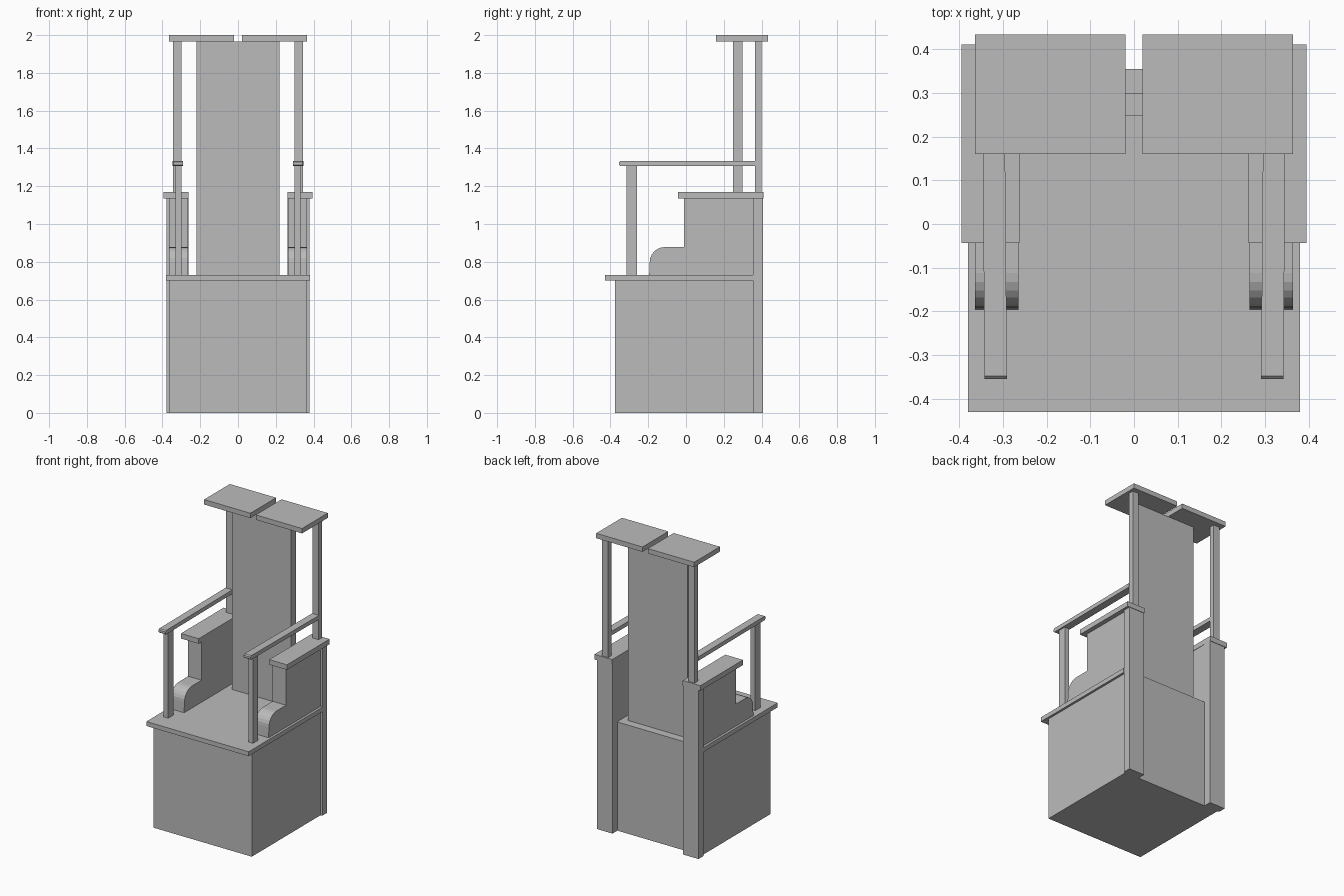
import bpy, bmesh, math

if "Cube" in bpy.data.objects:
    bpy.data.objects.remove(bpy.data.objects["Cube"])

grey = bpy.data.materials.new("plain grey")
grey.diffuse_color = (0.5, 0.5, 0.5, 1)
grey.use_nodes = True
grey.node_tree.nodes["Principled BSDF"].inputs["Base Color"].default_value = grey.diffuse_color


def finish(name, bm):
    bmesh.ops.recalc_face_normals(bm, faces=bm.faces)
    me = bpy.data.meshes.new(name)
    bm.to_mesh(me)
    bm.free()
    me.materials.append(grey)
    ob = bpy.data.objects.new(name, me)
    bpy.context.collection.objects.link(ob)
    return ob


def prism(name, profile, x0, x1, shear=0.0):
    """Extrude a (y, z) outline from x0 to x1; shear leans x along y."""
    bm = bmesh.new()
    a = [bm.verts.new((x0 + shear * y, y, z)) for y, z in profile]
    b = [bm.verts.new((x1 + shear * y, y, z)) for y, z in profile]
    n = len(profile)
    bm.faces.new(a)
    bm.faces.new(b[::-1])
    for i in range(n):
        j = (i + 1) % n
        bm.faces.new((a[i], b[i], b[j], a[j]))
    return finish(name, bm)


def box(name, x0, x1, y0, y1, z0, z1):
    return prism(name, [(y0, z0), (y1, z0), (y1, z1), (y0, z1)], x0, x1)


def mirror(ob):
    ob.modifiers.new("mirror", 'MIRROR').use_axis = (True, False, False)
    return ob


# Central parts
box("base", -0.365, 0.365, -0.375, 0.355, 0, 0.70)
box("seat", -0.38, 0.38, -0.43, 0.355, 0.70, 0.73)
box("backrest", -0.22, 0.22, 0.248, 0.30, 0.73, 1.967)

# Paired pillars, posts, arm caps and canopy boards
mirror(box("rear_pillar", 0.262, 0.378, 0.355, 0.407, 0, 1.136))
mirror(box("arm_cap", 0.262, 0.394, -0.043, 0.41, 1.136, 1.17))
mirror(box("canopy_post", 0.298, 0.344, 0.364, 0.40, 1.17, 1.967))
mirror(box("front_post", 0.298, 0.332, -0.315, -0.26, 0.73, 1.308))
mirror(box("canopy_board", 0.02, 0.364, 0.16, 0.433, 1.967, 2.0))

# Arm panels with a rounded front scroll
scroll = [(-0.112 - 0.08 * math.cos(t), 0.798 + 0.08 * math.sin(t))
          for t in (math.radians(a) for a in range(0, 91, 15))]
arm = [(0.355, 0.73), (-0.195, 0.73)] + scroll + [
    (-0.01, 0.878), (-0.01, 1.136), (0.355, 1.136)]
mirror(prism("arm_panel", arm, 0.264, 0.364))

# Handrails with softened front ends, leaning slightly outward at the back
rail = [(0.365, 1.307), (-0.348, 1.307), (-0.355, 1.313), (-0.355, 1.327),
        (-0.348, 1.334), (0.365, 1.334)]
mirror(prism("handrail", rail, 0.2935, 0.3445, 0.008))
